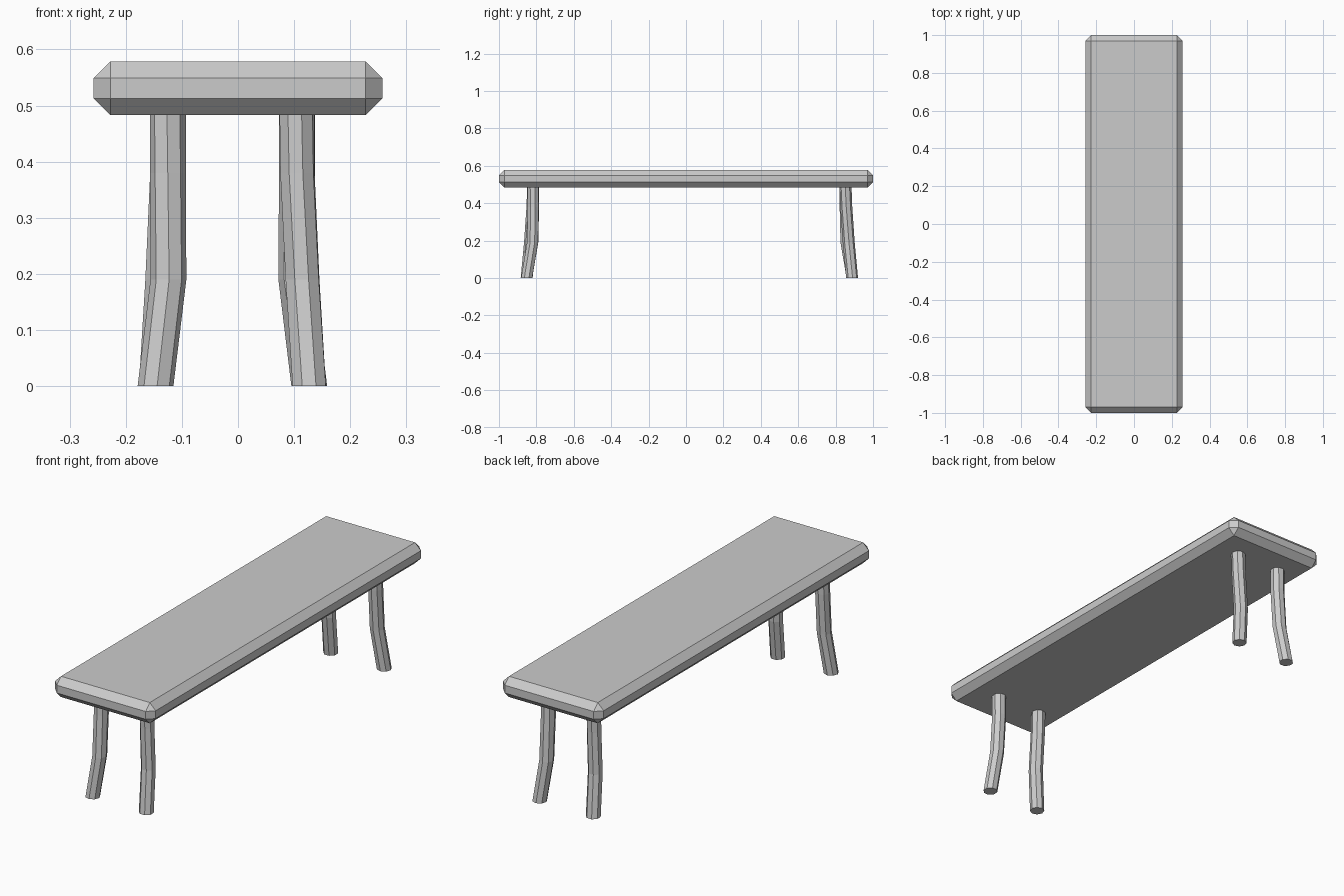
import bpy, bmesh, math

if "Cube" in bpy.data.objects:
    bpy.data.objects.remove(bpy.data.objects["Cube"])

SIDES, RADIUS = 8, 0.032
CENTRE = (-0.01, 0.018)  # the leg set sits slightly off the seat centre


def finish(bm, name):
    bmesh.ops.recalc_face_normals(bm, faces=bm.faces)
    mesh = bpy.data.meshes.new(name)
    bm.to_mesh(mesh)
    bm.free()
    obj = bpy.data.objects.new(name, mesh)
    bpy.context.collection.objects.link(obj)
    return obj


def make_leg(name, path, start_turn, end_turn, half_turn):
    """Octagonal tube through path points, twisting slightly; half_turn flips it to the back."""
    bm = bmesh.new()
    sign = -1 if half_turn else 1
    rings = []
    for i, (x, y, z) in enumerate(path):
        turn = start_turn + (end_turn - start_turn) * i / (len(path) - 1)
        ring = []
        for k in range(SIDES):
            a = math.radians(turn - 90) + k * math.tau / SIDES
            px, py = x + RADIUS * math.cos(a), y + RADIUS * math.sin(a)
            ring.append(bm.verts.new((CENTRE[0] + sign * px, CENTRE[1] + sign * py, z)))
        rings.append(ring)
    for lower, upper in zip(rings, rings[1:]):
        for k in range(SIDES):
            n = (k + 1) % SIDES
            bm.faces.new((lower[k], lower[n], upper[n], upper[k]))
    bm.faces.new(rings[0])
    bm.faces.new(rings[-1])
    return finish(bm, name)


# Seat: long slab with chamfered edges
bm = bmesh.new()
bmesh.ops.create_cube(bm, size=1)
bmesh.ops.scale(bm, vec=(0.515, 2.0, 0.096), verts=bm.verts)
bmesh.ops.translate(bm, vec=(0, 0, 0.531), verts=bm.verts)
bmesh.ops.bevel(bm, geom=bm.edges[:], offset=0.03, segments=1, affect='EDGES')
finish(bm, "seat")

# Legs: two bent shapes, each repeated by a half turn at the far end
left_path = [(-0.115, -0.835, 0.49), (-0.115, -0.839, 0.38),
             (-0.114, -0.852, 0.19), (-0.137, -0.870, 0.0)]
right_path = [(0.115, -0.835, 0.49), (0.116, -0.834, 0.38),
              (0.125, -0.838, 0.19), (0.137, -0.870, 0.0)]
make_leg("front_left_leg", left_path, -3, 5, False)
make_leg("back_right_leg", left_path, -3, 5, True)
make_leg("front_right_leg", right_path, 15, 22, False)
make_leg("back_left_leg", right_path, 15, 22, True)
